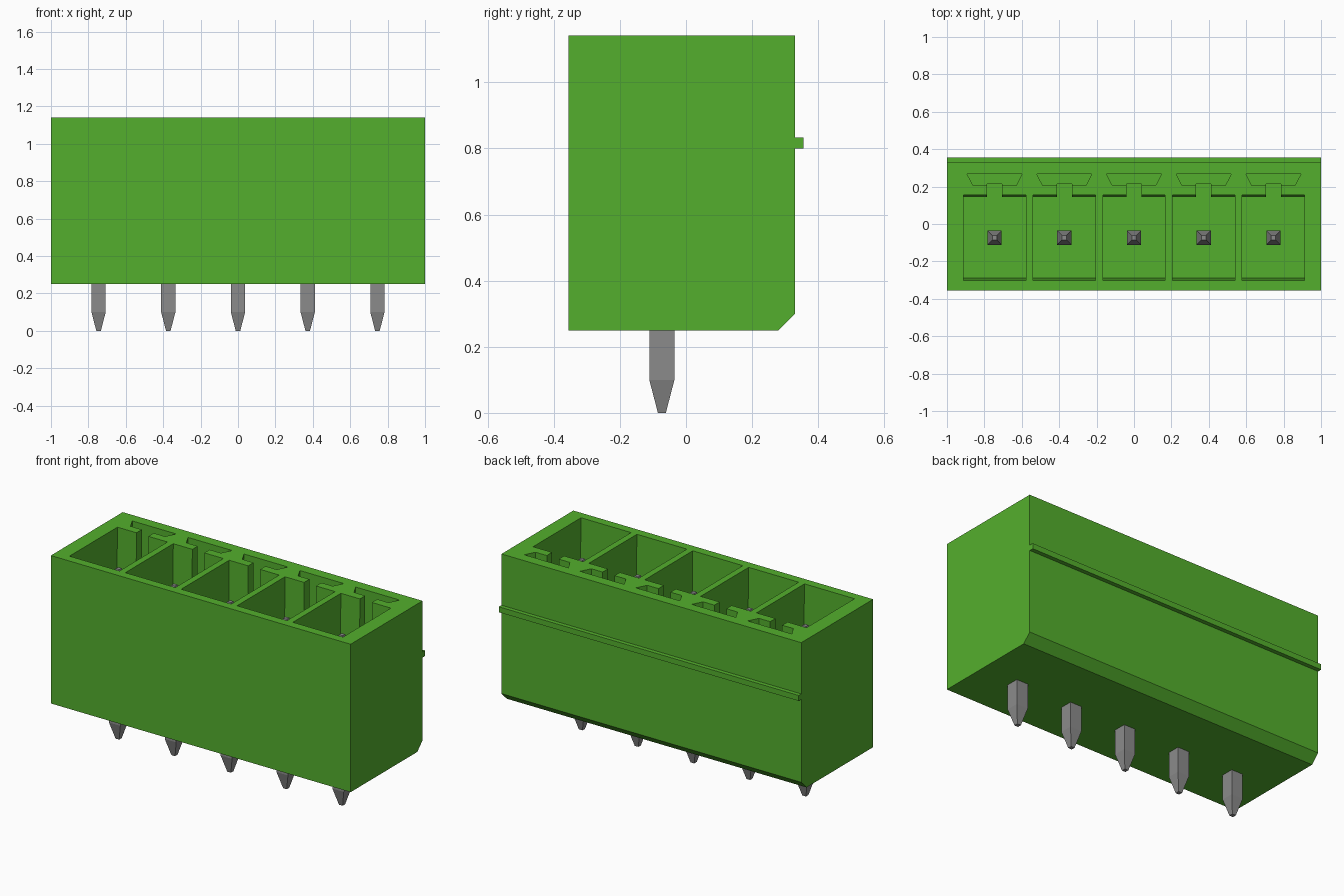
import bpy, bmesh

if "Cube" in bpy.data.objects:
    bpy.data.objects.remove(bpy.data.objects["Cube"], do_unlink=True)


def material(name, rgb):
    m = bpy.data.materials.new(name)
    m.use_nodes = True
    m.diffuse_color = (*rgb, 1)
    m.node_tree.nodes["Principled BSDF"].inputs["Base Color"].default_value = (*rgb, 1)
    return m


GREEN = material("green plastic", (0.088, 0.43, 0.026))
METAL = material("grey metal", (0.26, 0.26, 0.26))


def loft(name, rings, mat):
    """Closed solid through matching rings of 3D points."""
    bm = bmesh.new()
    loops = [[bm.verts.new(p) for p in ring] for ring in rings]
    n = len(loops[0])
    bm.faces.new(loops[0])
    bm.faces.new(loops[-1])
    for a, b in zip(loops, loops[1:]):
        for i in range(n):
            j = (i + 1) % n
            bm.faces.new((a[i], a[j], b[j], b[i]))
    bmesh.ops.recalc_face_normals(bm, faces=bm.faces)
    mesh = bpy.data.meshes.new(name)
    bm.to_mesh(mesh)
    bm.free()
    mesh.materials.append(mat)
    ob = bpy.data.objects.new(name, mesh)
    bpy.context.collection.objects.link(ob)
    return ob


def carve(body, cutter):
    """Cut one shape out of the body, then discard the cutter."""
    cutter.hide_render = True
    mod = body.modifiers.new("carve", 'BOOLEAN')
    mod.operation = 'DIFFERENCE'
    mod.solver = 'EXACT'
    mod.object = cutter
    bpy.context.view_layer.objects.active = body
    bpy.ops.object.modifier_apply(modifier=mod.name)
    bpy.data.objects.remove(cutter, do_unlink=True)


PITCH, PIN_Y, TOP = 0.3727, -0.073, 1.142
centres = [PITCH * i for i in range(-2, 3)]

# Housing: side profile with a chamfered lower back edge
side = [(-0.355, 0.25), (0.28, 0.25), (0.33, 0.30), (0.33, TOP), (-0.355, TOP)]
housing = loft("housing", [[(x, y, z) for y, z in side] for x in (-1, 1)], GREEN)


def pocket_ring(cx, front, back, z):
    """Rectangular pocket outline with a narrow neck at the back."""
    w, n = 0.167, 0.04
    half = [(w, front), (w, back), (n, back), (n, 0.215)]
    pts = half + [(-x, y) for x, y in reversed(half)]
    return [(cx + x, y, z) for x, y in pts]


for cx in centres:
    # Drafted contact pocket
    carve(housing, loft("pocket_cutter", [pocket_ring(cx, -0.290, 0.145, 0.45),
                                          pocket_ring(cx, -0.304, 0.155, 1.2)], GREEN))
    # Dovetail coding slot behind it
    dovetail = [(-0.115, 0.205), (0.115, 0.205), (0.147, 0.267), (-0.147, 0.267)]
    carve(housing, loft("slot_cutter", [[(cx + x, y, z) for x, y in dovetail]
                                        for z in (0.5, 1.2)], GREEN))

# Rib along the back
rib = [(0.32, 0.80), (0.355, 0.80), (0.355, 0.833), (0.32, 0.833)]
loft("back_rib", [[(x, y, z) for y, z in rib] for x in (-1, 1)], GREEN)

# Square contact pins, tapered at both ends
for i, cx in enumerate(centres):
    rings = [[(cx + sx * r, PIN_Y + sy * r, z)
              for sx, sy in ((-1, -1), (1, -1), (1, 1), (-1, 1))]
             for z, r in ((0, 0.012), (0.10, 0.038), (0.93, 0.038), (1.025, 0.012))]
    loft(f"contact_pin_{i + 1}", rings, METAL)
